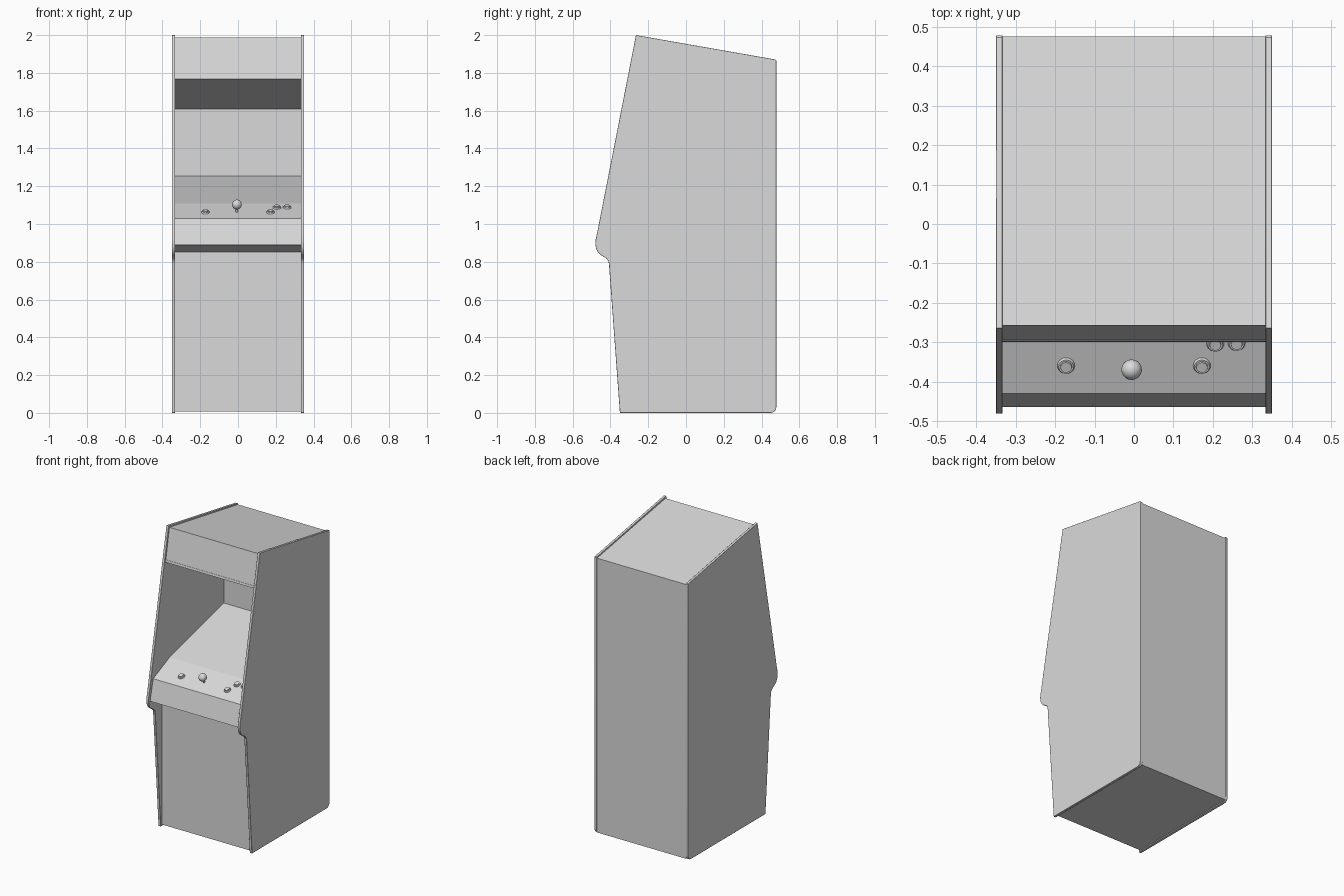
import bpy, bmesh, math
from mathutils import Vector, Matrix

if "Cube" in bpy.data.objects:
    bpy.data.objects.remove(bpy.data.objects["Cube"])

grey = bpy.data.materials.new("plain_grey")
grey.diffuse_color = (0.7, 0.7, 0.7, 1)
grey.use_nodes = True
grey.node_tree.nodes["Principled BSDF"].inputs["Base Color"].default_value = grey.diffuse_color
W = 0.333            # half width between the side panels


def finish(name, bm, smooth=False):
    me = bpy.data.meshes.new(name)
    bm.to_mesh(me)
    bm.free()
    me.materials.append(grey)
    ob = bpy.data.objects.new(name, me)
    bpy.context.collection.objects.link(ob)
    if smooth:
        for p in me.polygons:
            p.use_smooth = True
        bpy.ops.object.select_all(action='DESELECT')
        ob.select_set(True)
        bpy.context.view_layer.objects.active = ob
        bpy.ops.object.shade_smooth_by_angle(angle=math.radians(35))
    return ob


def prism(name, prof, x0, x1, smooth=False):
    """Extrude a (y, z) outline between two x positions."""
    bm = bmesh.new()
    f = bm.faces.new([bm.verts.new((x0, y, z)) for y, z in prof])
    r = bmesh.ops.extrude_face_region(bm, geom=[f])
    bmesh.ops.translate(bm, vec=(x1 - x0, 0, 0),
                        verts=[v for v in r['geom'] if isinstance(v, bmesh.types.BMVert)])
    bmesh.ops.recalc_face_normals(bm, faces=bm.faces)
    return finish(name, bm, smooth)


def panel(name, a, b):
    """Flat sheet spanning the cabinet between two (y, z) points."""
    bm = bmesh.new()
    pts = [(-W, *a), (W, *a), (W, *b), (-W, *b)]
    bm.faces.new([bm.verts.new(p) for p in pts])
    return finish(name, bm)


# side panels with the rounded nose beside the control deck
side = [(-0.35, 0), (-0.408, 0.79), (-0.412, 0.805), (-0.422, 0.818), (-0.45, 0.835),
        (-0.466, 0.85), (-0.476, 0.87), (-0.48, 0.895), (-0.478, 0.92), (-0.47, 0.955),
        (-0.265, 2.0), (0.473, 1.871), (0.478, 1.866)]
side += [(0.448 + 0.03 * math.cos(math.radians(t)), 0.03 - 0.03 * math.sin(math.radians(t)))
         for t in range(0, 91, 18)]
for s, n in ((-1, "left"), (1, "right")):
    ob = prism("side_panel_" + n, side, s * W, s * 0.35, True)
    bev = ob.modifiers.new("edge_round", 'BEVEL')
    bev.width, bev.segments, bev.limit_method = 0.002, 2, 'ANGLE'
    bev.angle_limit = math.radians(60)

# cabinet skin, running from the floor up the front, over the top and down the back
skin = [((-0.335, 0.008), "front_panel"), ((-0.335, 0.853), "deck_underside"),
        ((-0.463, 0.89), "deck_front"), ((-0.43, 1.03), "control_deck"),
        ((-0.255, 1.108), "screen_shelf"), ((0.325, 1.253), "screen"),
        ((0.325, 1.61), "canopy_underside"), ((-0.275, 1.765), "canopy_edge"),
        ((-0.295, 1.778), "marquee"), ((-0.257, 1.987), "roof"),
        ((0.475, 1.862), "back_panel"), ((0.475, 0.008), "floor_panel")]
for i, (p, n) in enumerate(skin):
    panel(n, p, skin[(i + 1) % len(skin)][0])

# narrow strip holding the marquee
prism("marquee_strip", [(-0.299, 1.767), (-0.278, 1.764), (-0.278, 1.782), (-0.296, 1.782)], -W, W)

# controls stand square to the sloping deck
slope = math.atan2(0.078, 0.175)
tilt = Matrix.Rotation(slope, 4, 'X')


def deck(x, y):
    return Vector((x, y, 1.03 + (y + 0.43) * math.tan(slope)))


def lathe(bm, at, r0, r1, h0, h1, seg=20):
    m = Matrix.Translation(at) @ tilt @ Matrix.Translation((0, 0, (h0 + h1) / 2))
    bmesh.ops.create_cone(bm, cap_ends=True, segments=seg, radius1=r0, radius2=r1,
                          depth=h1 - h0, matrix=m)


for i, (x, y) in enumerate([(-0.172, -0.359), (0.172, -0.359), (0.206, -0.303), (0.26, -0.301)]):
    bm = bmesh.new()
    lathe(bm, deck(x, y), 0.023, 0.019, -0.002, 0.007)
    lathe(bm, deck(x, y), 0.015, 0.014, 0.006, 0.012)
    finish("button_%d" % (i + 1), bm, True)

# joystick
base = deck(-0.006, -0.352)
bm = bmesh.new()
lathe(bm, base, 0.007, 0.006, -0.002, 0.04, 12)
finish("joystick_shaft", bm, True)
bm = bmesh.new()
ball = base + tilt.to_3x3() @ Vector((0, 0, 0.042))
bmesh.ops.create_uvsphere(bm, u_segments=20, v_segments=12, radius=0.026,
                          matrix=Matrix.Translation(ball))
finish("joystick_ball", bm, True)
